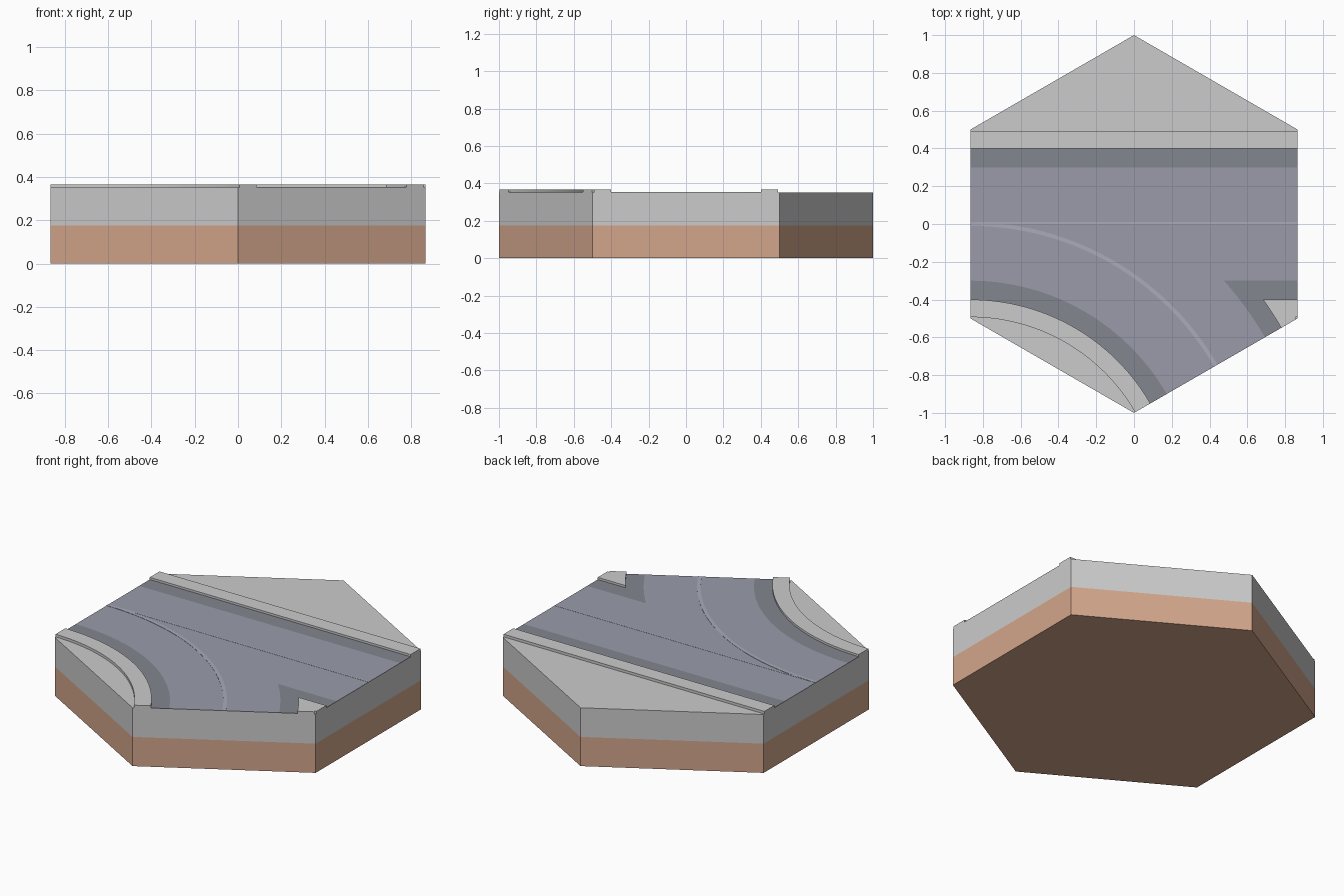
import bpy, bmesh
from math import sin, cos, asin, radians, pi, sqrt

if "Cube" in bpy.data.objects:
    bpy.data.objects.remove(bpy.data.objects["Cube"])

W = sqrt(3) / 2            # half width of the hexagon
CX, CY = -W, -1.5          # centre of the curved road
TOP = 0.35
END = radians(30)


def material(name, rgb):
    m = bpy.data.materials.new(name)
    m.diffuse_color = (*rgb, 1)
    m.use_nodes = True
    m.node_tree.nodes["Principled BSDF"].inputs["Base Color"].default_value = m.diffuse_color
    return m


STONE = material("stone", (0.56, 0.55, 0.58))
DIRT = material("dirt", (0.65, 0.38, 0.26))
ROAD = material("asphalt", (0.32, 0.33, 0.40))
EDGE = material("gutter", (0.23, 0.24, 0.28))
LINE = material("marking", (0.41, 0.41, 0.50))


def finish(name, bm, mats):
    bmesh.ops.recalc_face_normals(bm, faces=bm.faces)
    me = bpy.data.meshes.new(name)
    bm.to_mesh(me)
    bm.free()
    for m in mats:
        me.materials.append(m)
    ob = bpy.data.objects.new(name, me)
    bpy.context.collection.objects.link(ob)
    return ob


def arc(r, a0=pi / 2, a1=END, n=28):
    return [(CX + r * cos(a0 + (a1 - a0) * i / n),
             CY + r * sin(a0 + (a1 - a0) * i / n)) for i in range(n + 1)]


def angle_at(r, y):
    return asin((y - CY) / r)


def slab(name, outline, z1, mat, z0=TOP):
    """Thin plate standing on the tile top, from a flat outline."""
    bm = bmesh.new()
    hi = [bm.verts.new((x, y, z1)) for x, y in outline]
    lo = [bm.verts.new((x, y, z0)) for x, y in outline]
    for i in range(len(hi)):
        j = (i + 1) % len(hi)
        bm.faces.new((lo[i], lo[j], hi[j], hi[i]))
    cap = bm.faces.new(hi)
    bmesh.ops.recalc_face_normals(bm, faces=bm.faces)
    cap.normal_update()
    if cap.normal.z < 0:
        bmesh.ops.reverse_faces(bm, faces=bm.faces)
    bmesh.ops.triangulate(bm, faces=[cap])
    me = bpy.data.meshes.new(name)
    bm.to_mesh(me)
    bm.free()
    me.materials.append(mat)
    bpy.context.collection.objects.link(bpy.data.objects.new(name, me))


def strip(y0, y1):
    return [(-W, y0), (W, y0), (W, y1), (-W, y1)]


def ring(r0, r1):
    return arc(r0) + arc(r1)[::-1]


# Hexagonal block: dirt below, stone above
bm = bmesh.new()
rings = [[bm.verts.new((cos(radians(30 + 60 * k)), sin(radians(30 + 60 * k)), z))
          for k in range(6)] for z in (0, TOP / 2, TOP)]
bm.faces.new(rings[0][::-1]).material_index = 1
bm.faces.new(rings[2])
for a, b, mi in ((rings[0], rings[1], 1), (rings[1], rings[2], 0)):
    for k in range(6):
        j = (k + 1) % 6
        bm.faces.new((a[k], a[j], b[j], b[k])).material_index = mi
finish("hex_block", bm, [STONE, DIRT])

# Road surface: straight lane joined with the curved lane
ZR, ZC = 0.353, 0.366
inner = arc(1.8, angle_at(1.8, -0.3), END, 14)
slab("road_surface", [(-W, 0.3), (W, 0.3), (W, -0.3)] + inner + arc(1.2)[::-1], ZR, ROAD)

# Dark gutters along the road
outer = arc(1.9, angle_at(1.9, -0.4), END, 10)
slab("gutter_straight", strip(0.3, 0.4), ZR, EDGE)
slab("gutter_curve", ring(1.1, 1.2), ZR, EDGE)
slab("gutter_corner", [(W, -0.3), (W, -0.4)] + outer + inner[::-1], ZR, EDGE)

# Raised kerbs, the corner one with a small notch at the hexagon point
slab("kerb_straight", strip(0.4, 0.493), ZC, STONE)
slab("kerb_curve", ring(1.007, 1.1), ZC, STONE)
notch = arc(1.993, angle_at(1.993, -0.493), END, 2)
slab("kerb_corner", [(W, -0.4), (W, -0.493)] + notch + outer[::-1], ZC, STONE)

# Lane markings
slab("marking_straight", strip(0.0, 0.01), ZR + 0.001, LINE, ZR)
slab("marking_curve", ring(1.49, 1.51), ZR + 0.0015, LINE, ZR)
